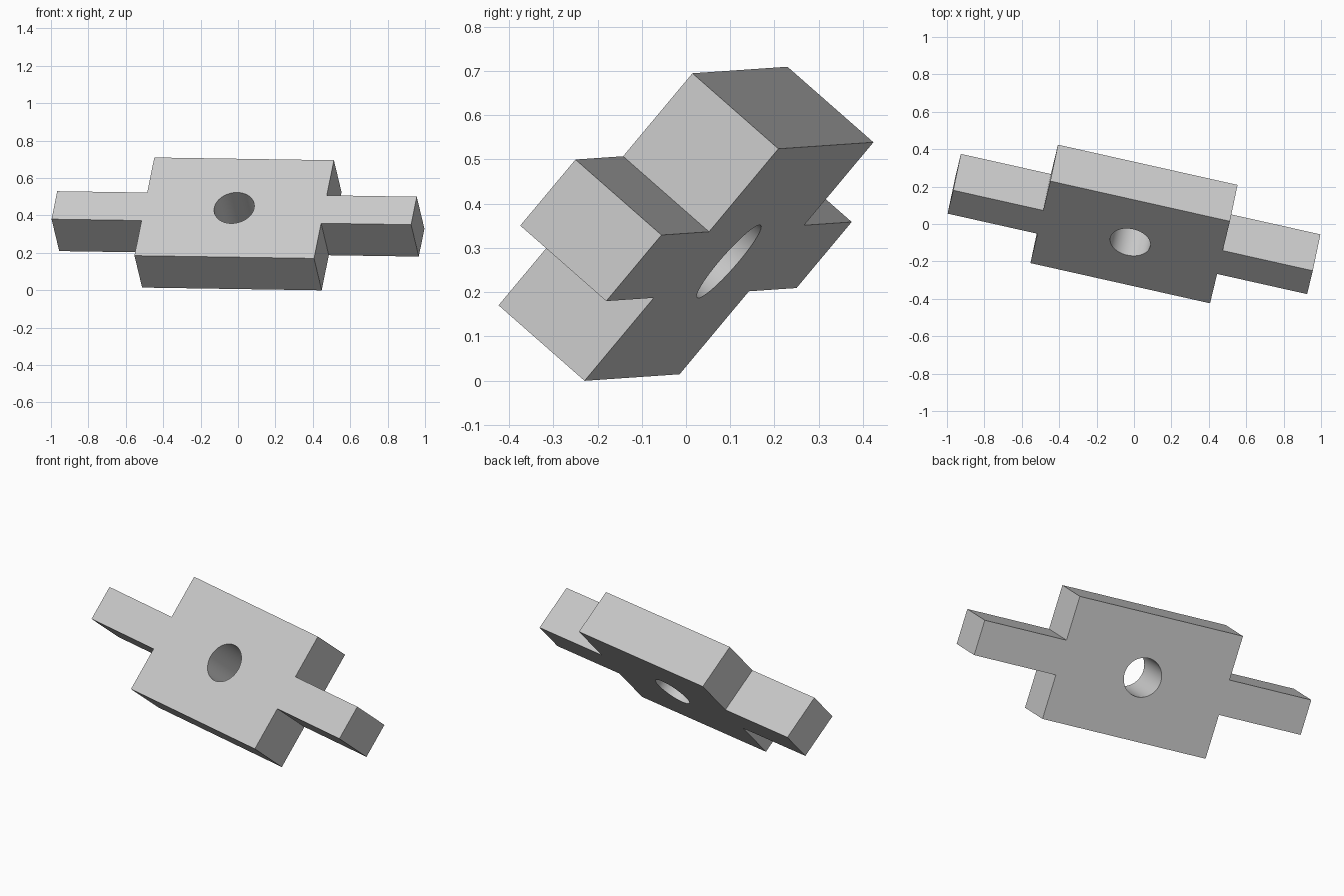
import bpy, bmesh, math
from mathutils import Vector, Matrix

if "Cube" in bpy.data.objects:
    bpy.data.objects.remove(bpy.data.objects["Cube"], do_unlink=True)

BODY_X, BODY_Y = 0.492, 0.346      # half size of the centre block
ARM_X, ARM_Y = 0.985, 0.0985       # half reach and half width of the arms
THICK, HOLE_R = 0.262, 0.109

gray = bpy.data.materials.new("plain gray")
gray.use_nodes = True
color = (0.6, 0.6, 0.6, 1)
gray.diffuse_color = color
gray.node_tree.nodes["Principled BSDF"].inputs["Base Color"].default_value = color

# Plate outline: one quadrant, turned into all four
quarter = [(ARM_X, ARM_Y), (BODY_X, ARM_Y), (BODY_X, BODY_Y)]
right_to_left = quarter + [(-x, y) for x, y in reversed(quarter)]
outline = right_to_left + [(-x, -y) for x, y in right_to_left]

bm = bmesh.new()
face = bm.faces.new([bm.verts.new((x, y, -THICK / 2)) for x, y in outline])
ext = bmesh.ops.extrude_face_region(bm, geom=[face])
top = [v for v in ext["geom"] if isinstance(v, bmesh.types.BMVert)]
bmesh.ops.translate(bm, verts=top, vec=(0, 0, THICK))
bmesh.ops.recalc_face_normals(bm, faces=bm.faces)
mesh = bpy.data.meshes.new("cross_plate")
bm.to_mesh(mesh)
bm.free()
mesh.materials.append(gray)
plate = bpy.data.objects.new("cross_plate", mesh)
bpy.context.collection.objects.link(plate)

# Round hole through the centre
bpy.ops.mesh.primitive_cylinder_add(vertices=64, radius=HOLE_R, depth=1)
cutter = bpy.context.object
cutter.name = "hole_cutter"
cutter.hide_render = True
cutter.data.materials.append(gray)
hole = plate.modifiers.new("hole", 'BOOLEAN')
hole.operation = 'DIFFERENCE'
hole.solver = 'EXACT'
hole.object = cutter

bpy.ops.object.select_all(action='DESELECT')
plate.select_set(True)
bpy.context.view_layer.objects.active = plate
bpy.ops.object.modifier_apply(modifier="hole")
bpy.data.objects.remove(cutter, do_unlink=True)
bpy.ops.object.shade_smooth_by_angle(angle=math.radians(30))

# Tilt the plate back and turn it slightly
u = Vector((0.976, -0.2185, -0.015)).normalized()
n = u.cross(Vector((0.145, 0.636, 0.759))).normalized()
v = n.cross(u)
turn = Matrix((u, v, n)).transposed().to_4x4()
plate.matrix_world = Matrix.Translation((0, 0, 0.3545)) @ turn
